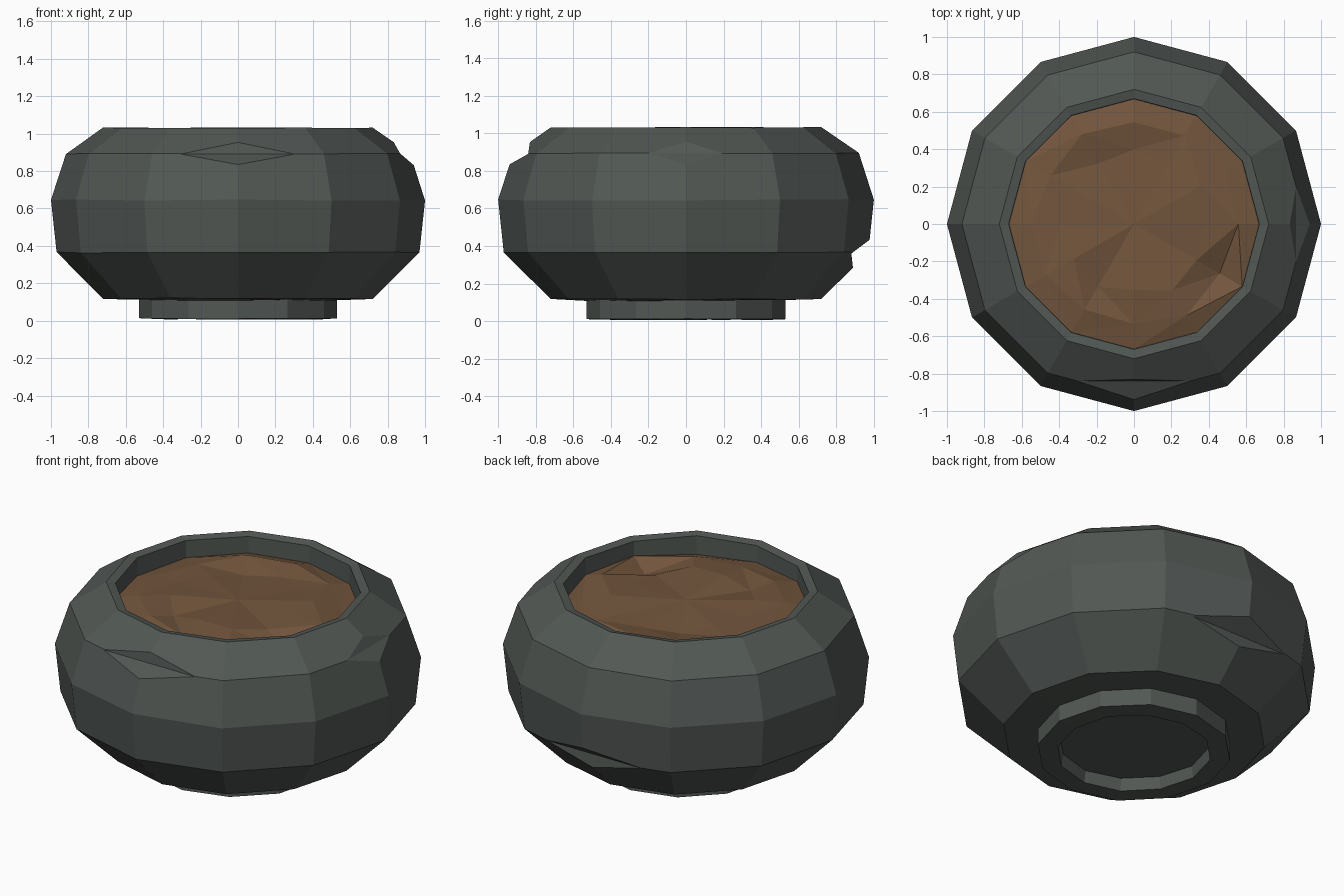
import bpy, bmesh, math, random
from mathutils import Vector

if "Cube" in bpy.data.objects:
    bpy.data.objects.remove(bpy.data.objects["Cube"])

random.seed(4)
SIDES = 12


def material(name, rgb):
    m = bpy.data.materials.new(name)
    m.diffuse_color = (*rgb, 1)
    m.use_nodes = True
    m.node_tree.nodes["Principled BSDF"].inputs["Base Color"].default_value = m.diffuse_color
    return m


def make_object(name, bm, mat=None):
    me = bpy.data.meshes.new(name)
    bm.to_mesh(me)
    bm.free()
    ob = bpy.data.objects.new(name, me)
    bpy.context.collection.objects.link(ob)
    if mat:
        me.materials.append(mat)
    return ob


def ring(bm, r, z, jitter_r=0, jitter_z=0):
    vs = []
    for i in range(SIDES):
        a = 2 * math.pi * i / SIDES
        q = r + random.uniform(-jitter_r, jitter_r)
        vs.append(bm.verts.new((q * math.cos(a), q * math.sin(a),
                                z + random.uniform(-jitter_z, jitter_z))))
    return vs


def bridge(bm, a, b):
    for i in range(SIDES):
        j = (i + 1) % SIDES
        bm.faces.new((a[i], a[j], b[j], b[i]))


stone = material("dark grey stone", (0.083, 0.096, 0.088))
earth = material("brown soil", (0.17, 0.092, 0.046))

# Stone bowl: closed profile from foot recess round to the inside floor
profile = [(0.41, 0.08), (0.42, 0.008), (0.53, 0.012), (0.53, 0.11),
           (0.72, 0.118), (0.97, 0.365), (1.0, 0.645), (0.92, 0.893),
           (0.72, 1.032), (0.67, 1.022), (0.665, 0.8)]
bm = bmesh.new()
rings = [ring(bm, r, z, 0, 0.003) for r, z in profile]
for a, b in zip(rings, rings[1:]):
    bridge(bm, a, b)
bm.faces.new(rings[0])
bm.faces.new(rings[-1])
bmesh.ops.recalc_face_normals(bm, faces=bm.faces)
bowl = make_object("stone_bowl", bm, stone)

# Chips: wedge cutters given by direction and a radius/height triangle
chips = [(-90, [(0.84, 0.89), (0.81, 1.1), (1.25, 1.1), (1.17, 0.705)]),
         (0, [(0.866, 0.895), (0.776, 1.055), (1.25, 1.1), (1.146, 0.655)]),
         (90, [(0.88, 0.36), (1.2, 0.60), (1.2, 0.0), (0.92, 0.0)])]
for n, (deg, tri) in enumerate(chips):
    a = math.radians(deg)
    out = Vector((math.cos(a), math.sin(a), 0))
    side = Vector((-math.sin(a), math.cos(a), 0))
    bm = bmesh.new()
    ends = [[bm.verts.new(out * r + side * s + Vector((0, 0, z))) for r, z in tri]
            for s in (-0.5, 0.5)]
    for i in range(4):
        j = (i + 1) % 4
        bm.faces.new((ends[0][i], ends[0][j], ends[1][j], ends[1][i]))
    for e in ends:
        bm.faces.new(e)
    bmesh.ops.recalc_face_normals(bm, faces=bm.faces)
    cutter = make_object("chip_cutter_%d" % n, bm, stone)
    cutter.hide_render = True
    mod = bowl.modifiers.new("chip", 'BOOLEAN')
    mod.operation = 'DIFFERENCE'
    mod.solver = 'EXACT'
    mod.object = cutter
    bpy.context.view_layer.objects.active = bowl
    bpy.ops.object.modifier_apply(modifier=mod.name)
    bpy.data.objects.remove(cutter)

# Lumpy soil surface
bm = bmesh.new()
edge = ring(bm, 0.668, 0.925, 0, 0.012)
outer = ring(bm, 0.54, 0.94, 0.03, 0.022)
inner = ring(bm, 0.38, 0.945, 0.03, 0.022)
outer[11].co.z -= 0.05
bridge(bm, edge, outer)
bridge(bm, outer, inner)
mid = bm.verts.new((0, 0, 0.95))
for i in range(SIDES):
    bm.faces.new((inner[i], inner[(i + 1) % SIDES], mid))
bmesh.ops.triangulate(bm, faces=bm.faces)
bmesh.ops.recalc_face_normals(bm, faces=bm.faces)
if mid.normal.z < 0:
    bmesh.ops.reverse_faces(bm, faces=bm.faces)
make_object("soil", bm, earth)
